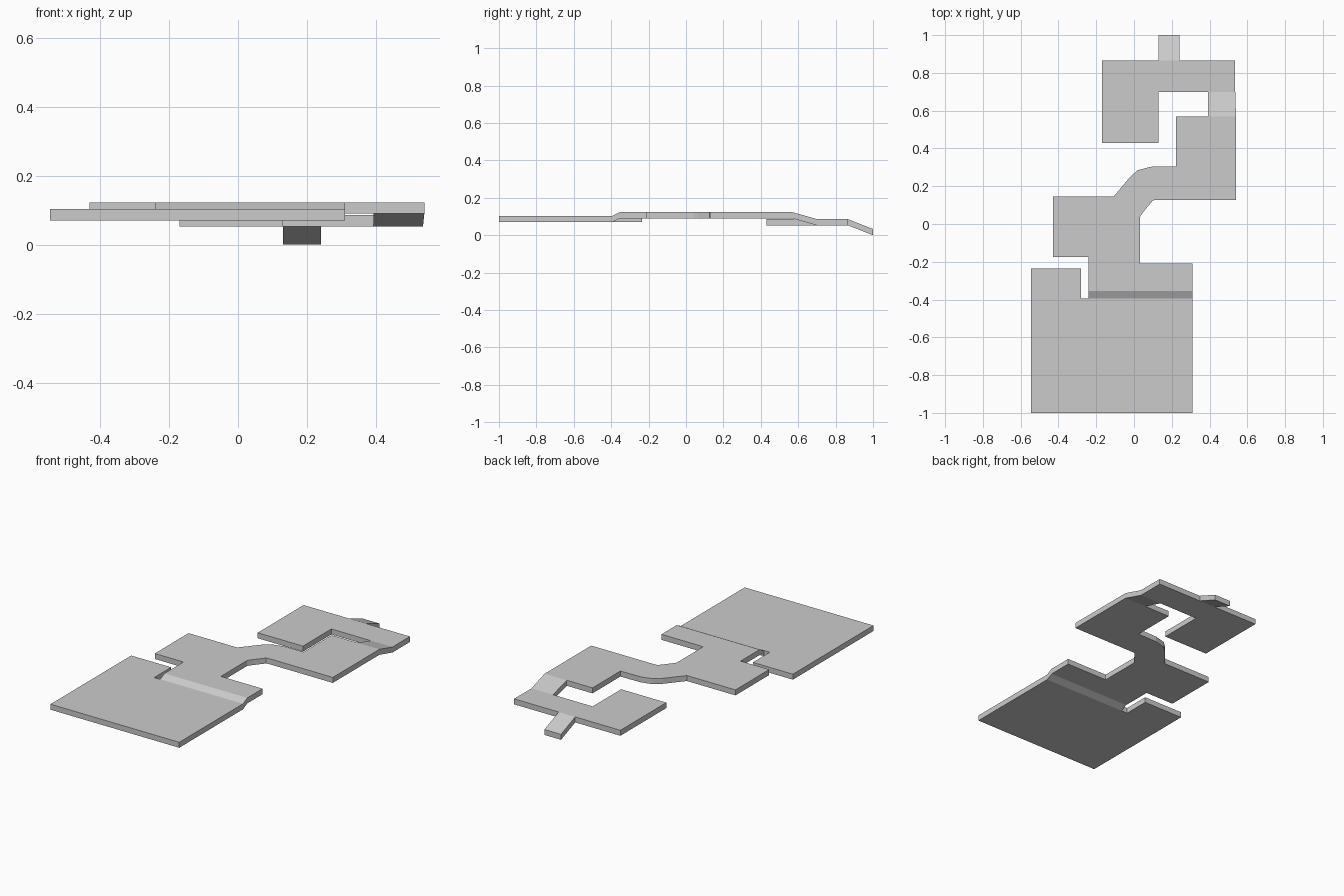
import bpy, bmesh

if "Cube" in bpy.data.objects:
    bpy.data.objects.remove(bpy.data.objects["Cube"])

THICK = 0.033
LOW, HIGH, BACK, TIP = 0.103, 0.123, 0.086, 0.033

# Corner points shared between the flat decks and the ramps
R1 = [(-.24, -.395, LOW), (.31, -.395, LOW), (.31, -.355, HIGH), (-.24, -.355, HIGH)]
R2 = [(.393, .57, HIGH), (.54, .57, HIGH), (.536, .70, BACK), (.393, .70, BACK)]
R3 = [(.13, .865, BACK), (.24, .865, BACK), (.24, 1, TIP), (.13, 1, TIP)]


def flat(z, *pts):
    return [(x, y, z) for x, y in pts]


# Front deck, notched beside the ramp
front = flat(LOW, (-.545, -1), (.31, -1)) + [R1[1], R1[0]] + flat(
    LOW, (-.28, -.395), (-.28, -.235), (-.545, -.235))

# Raised middle deck with curved neck
middle = [R1[3], R1[2]] + flat(
    HIGH, (.31, -.21), (.033, -.21), (.033, .04), (.05, .065), (.10, .125),
    (.12, .128), (.54, .128)) + [R2[1], R2[0]] + flat(
    HIGH, (.222, .57), (.222, .305), (.165, .305), (.09, .303), (.02, .285),
    (-.02, .25), (-.07, .19), (-.108, .145), (-.43, .145), (-.43, -.175),
    (-.24, -.175))

# Hooked rear deck
rear = [R2[3], R2[2]] + flat(BACK, (.536, .865)) + [R3[1], R3[0]] + flat(
    BACK, (-.17, .865), (-.17, .43), (.13, .43), (.13, .70))

bm = bmesh.new()
verts = {}


def corner(p, drop):
    key = (p, drop)
    if key not in verts:
        verts[key] = bm.verts.new((p[0], p[1], p[2] - drop))
    return verts[key]


# Top and bottom surfaces, then walls along every edge used only once
panels = [front, R1, middle, R2, rear, R3]
edges = {(p, q) for o in panels for p, q in zip(o, o[1:] + o[:1])}
for o in panels:
    bm.faces.new([corner(p, 0) for p in o])
    bm.faces.new([corner(p, THICK) for p in reversed(o)])
for p, q in edges:
    if (q, p) not in edges:
        bm.faces.new([corner(p, 0), corner(p, THICK), corner(q, THICK), corner(q, 0)])
bmesh.ops.recalc_face_normals(bm, faces=bm.faces)

mesh = bpy.data.meshes.new("stepped_platform")
bm.to_mesh(mesh)
bm.free()
bpy.context.collection.objects.link(bpy.data.objects.new("stepped_platform", mesh))
